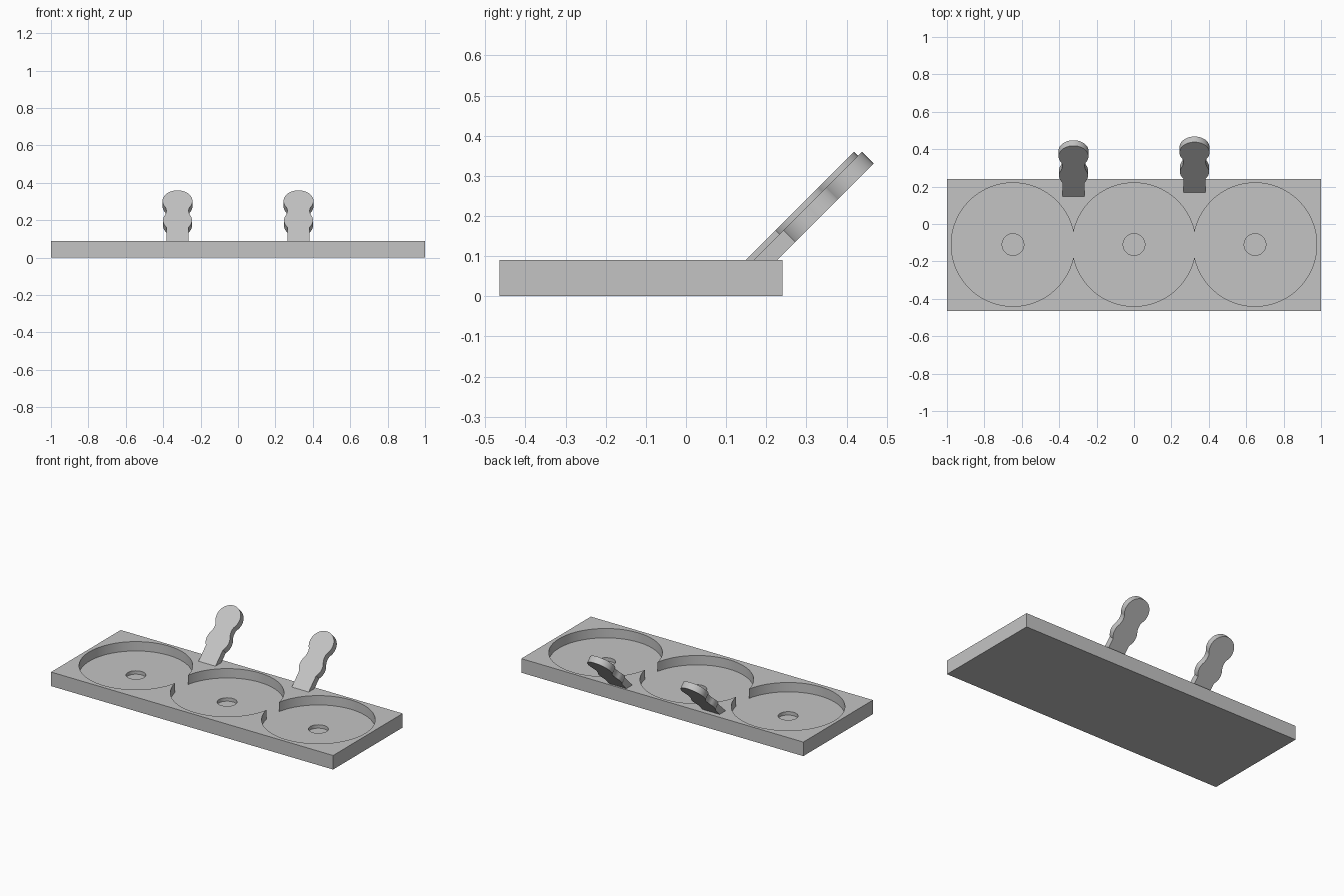
import bpy
import bmesh
from math import sqrt, pi, cos, radians
from mathutils import Matrix, Vector

if "Cube" in bpy.data.objects:
    bpy.data.objects.remove(bpy.data.objects["Cube"])

grey = bpy.data.materials.new("light grey")
grey.use_nodes = True
GREY = (0.55, 0.55, 0.55, 1)
grey.diffuse_color = GREY
grey.node_tree.nodes["Principled BSDF"].inputs["Base Color"].default_value = GREY

SPACING = 0.647
PLATE_TOP = 0.09


def add_object(name, bm):
    bmesh.ops.recalc_face_normals(bm, faces=bm.faces)
    mesh = bpy.data.meshes.new(name)
    bm.to_mesh(mesh)
    bm.free()
    mesh.materials.append(grey)
    obj = bpy.data.objects.new(name, mesh)
    bpy.context.collection.objects.link(obj)
    return obj


def select_only(obj):
    bpy.ops.object.select_all(action="DESELECT")
    obj.select_set(True)
    bpy.context.view_layer.objects.active = obj


def smooth(obj):
    select_only(obj)
    bpy.ops.object.shade_smooth_by_angle(angle=radians(25))


def cut_round(target, x, radius, floor, sides):
    """Sink a round recess into the target, down to the floor height."""
    bm = bmesh.new()
    top = PLATE_TOP + 0.05
    bmesh.ops.create_cone(bm, cap_ends=True, segments=sides, radius1=radius,
                          radius2=radius, depth=top - floor,
                          matrix=Matrix.Translation((x, -0.11, (top + floor) / 2)))
    cutter = add_object("recess_cutter", bm)
    cutter.hide_render = True
    mod = target.modifiers.new("recess", "BOOLEAN")
    mod.operation = "DIFFERENCE"
    mod.solver = "EXACT"
    mod.object = cutter
    select_only(target)
    bpy.ops.object.modifier_apply(modifier=mod.name)
    bpy.data.objects.remove(cutter)


# Base plate with three overlapping round trays, each with a small centre well
bm = bmesh.new()
bmesh.ops.create_cube(bm, size=1, matrix=Matrix.Translation((0, -0.1125, PLATE_TOP / 2))
                      @ Matrix.Diagonal((2, 0.705, PLATE_TOP, 1)))
plate = add_object("base_plate", bm)
for i in (-1, 0, 1):
    cut_round(plate, i * SPACING, 0.33, 0.03, 96)
for i in (-1, 0, 1):
    cut_round(plate, i * SPACING, 0.058, 0.008, 48)
smooth(plate)


def arc(centre, radius, start, end, steps=14):
    """Half-width and height pairs along a round bulge."""
    low, high = -pi / 2, pi / 2
    pts = []
    for k in range(steps + 1):
        s = start + (end - start) * (1 - cos(pi * k / steps)) / 2
        pts.append((sqrt(max(radius ** 2 - (s - centre) ** 2, 0)), s))
    return pts


# Tab outline: straight neck, bulge, hollow waist, round head
half = [(0.06, 0), (0.06, 0.106)]
half += arc(0.155, 0.0775, 0.106, 0.192)
for k in range(1, 8):
    t = k / 8
    half.append((0.068 - 0.004 * t - 0.024 * t * (1 - t), 0.192 + 0.063 * t))
half += arc(0.302, 0.08, 0.255, 0.382, 20)
outline = half + [(-w, s) for w, s in reversed(half[:-1])]


def tab(name, x, y):
    """Flat tab leaning back at 45 degrees from the plate."""
    bm = bmesh.new()
    up = Vector((0, 1, 1)).normalized()
    back = Vector((0, 1, -1)).normalized()
    foot = Vector((x, y, PLATE_TOP))
    face = bm.faces.new([bm.verts.new(foot + Vector((w, 0, 0)) + up * s)
                         for w, s in outline])
    grown = bmesh.ops.extrude_face_region(bm, geom=[face], use_keep_orig=True)
    bmesh.ops.translate(bm, vec=back * 0.042,
                        verts=[g for g in grown["geom"] if isinstance(g, bmesh.types.BMVert)])
    bmesh.ops.remove_doubles(bm, verts=bm.verts, dist=0.0001)
    smooth(add_object(name, bm))


tab("right_tab", -SPACING / 2, 0.148)
tab("left_tab", SPACING / 2, 0.168)
